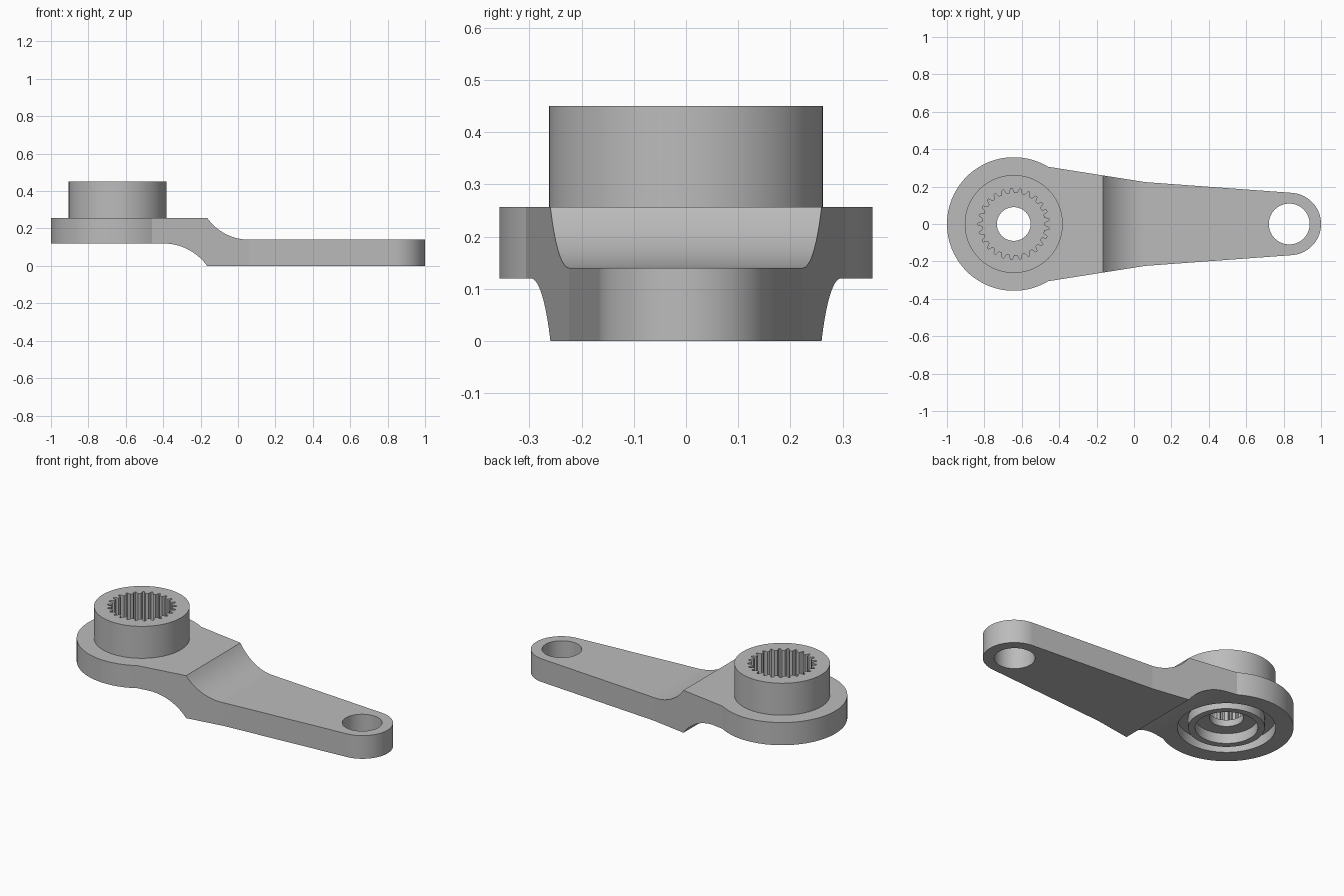
import bpy
import bmesh
from math import sin, cos, radians, pi, tau

cube = bpy.data.objects.get("Cube")
if cube:
    bpy.data.objects.remove(cube, do_unlink=True)

HUB_X, HUB_R = -0.643, 0.357
TIP_X, TIP_R = 0.833, 0.167
THICK_TOP, THICK_BOTTOM = 0.257, 0.12

grey = bpy.data.materials.new("plain grey")
grey.use_nodes = True
grey.diffuse_color = (0.5, 0.5, 0.5, 1)
grey.node_tree.nodes["Principled BSDF"].inputs["Base Color"].default_value = grey.diffuse_color


def arc(cx, cy, r, start, end, steps):
    """Points on an arc, angles in degrees."""
    angles = [radians(start + (end - start) * i / steps) for i in range(steps + 1)]
    return [(cx + r * cos(a), cy + r * sin(a)) for a in angles]


def prism(name, points, low, high, sideways=False):
    """Extrude a closed outline along z, or along y when sideways."""
    bm = bmesh.new()
    place = (lambda u, v: (u, low, v)) if sideways else (lambda u, v: (u, v, low))
    face = bm.faces.new([bm.verts.new(place(u, v)) for u, v in points])
    new = bmesh.ops.extrude_face_region(bm, geom=[face])["geom"]
    shift = (0, high - low, 0) if sideways else (0, 0, high - low)
    bmesh.ops.translate(bm, vec=shift, verts=[g for g in new if isinstance(g, bmesh.types.BMVert)])
    bmesh.ops.recalc_face_normals(bm, faces=bm.faces)
    mesh = bpy.data.meshes.new(name)
    bm.to_mesh(mesh)
    bm.free()
    mesh.materials.append(grey)
    obj = bpy.data.objects.new(name, mesh)
    bpy.context.collection.objects.link(obj)
    return obj


def disc(name, x, r, low, high):
    return prism(name, arc(x, 0, r, 0, 360, 96)[:-1], low, high)


def combine(target, other, operation):
    """Apply a boolean and discard the helper."""
    mod = target.modifiers.new(operation.lower(), "BOOLEAN")
    mod.operation, mod.solver, mod.object = operation, "EXACT", other
    bpy.context.view_layer.objects.active = target
    bpy.ops.object.modifier_apply(modifier=mod.name)
    bpy.data.objects.remove(other, do_unlink=True)


# Arm seen from above: round hub, tapering arm, round tip
outline = arc(HUB_X, 0, HUB_R, 59, 301, 66)
outline += [(0.06, -0.224)]
outline += arc(TIP_X, 0, TIP_R, -85.7, 85.7, 48)
outline += [(0.06, 0.224)]
arm = prism("lever_arm", outline, -0.2, 0.5)

# Stepped side profile with two hollow curves
side = [(-1.1, THICK_BOTTOM)]
side += arc(-0.4, THICK_BOTTOM - 0.29, 0.29, 90, 35.9, 16)
side += [(1.1, 0), (1.1, 0.14)]
side += arc(0.06, 0.14 + 0.275, 0.275, 270, 215.1, 16)
side += [(-1.1, THICK_TOP)]
combine(arm, prism("side_profile", side, -0.6, 0.6, sideways=True), "INTERSECT")

# Raised boss
combine(arm, disc("boss", HUB_X, 0.262, 0.2, 0.45), "UNION")

# Toothed socket in the boss
TEETH = 25
socket = []
for i in range(TEETH):
    for offset, r in ((-0.3, 0.166), (-0.1, 0.19), (0.1, 0.19), (0.3, 0.166)):
        a = tau * (i + offset) / TEETH + pi
        socket.append((HUB_X + r * cos(a), r * sin(a)))
combine(arm, prism("toothed_socket", socket, 0.22, 0.6), "DIFFERENCE")

# Underside groove around a flush ring, and the recess inside the ring
groove = disc("groove", HUB_X, 0.262, -0.1, 0.18)
combine(groove, disc("ring", HUB_X, 0.204, -0.2, 0.4), "DIFFERENCE")
combine(arm, groove, "DIFFERENCE")
combine(arm, disc("recess", HUB_X, 0.167, -0.1, 0.18), "DIFFERENCE")

# Through holes
combine(arm, disc("screw_hole", HUB_X, 0.09, -0.2, 0.6), "DIFFERENCE")
combine(arm, disc("tip_hole", TIP_X - 0.003, 0.109, -0.2, 0.6), "DIFFERENCE")

# Smooth round walls, crisp edges
bpy.ops.object.select_all(action="DESELECT")
arm.select_set(True)
bpy.context.view_layer.objects.active = arm
bpy.ops.object.shade_smooth_by_angle(angle=radians(4.2))
weighted = arm.modifiers.new("even_shading", "WEIGHTED_NORMAL")
weighted.keep_sharp = True
